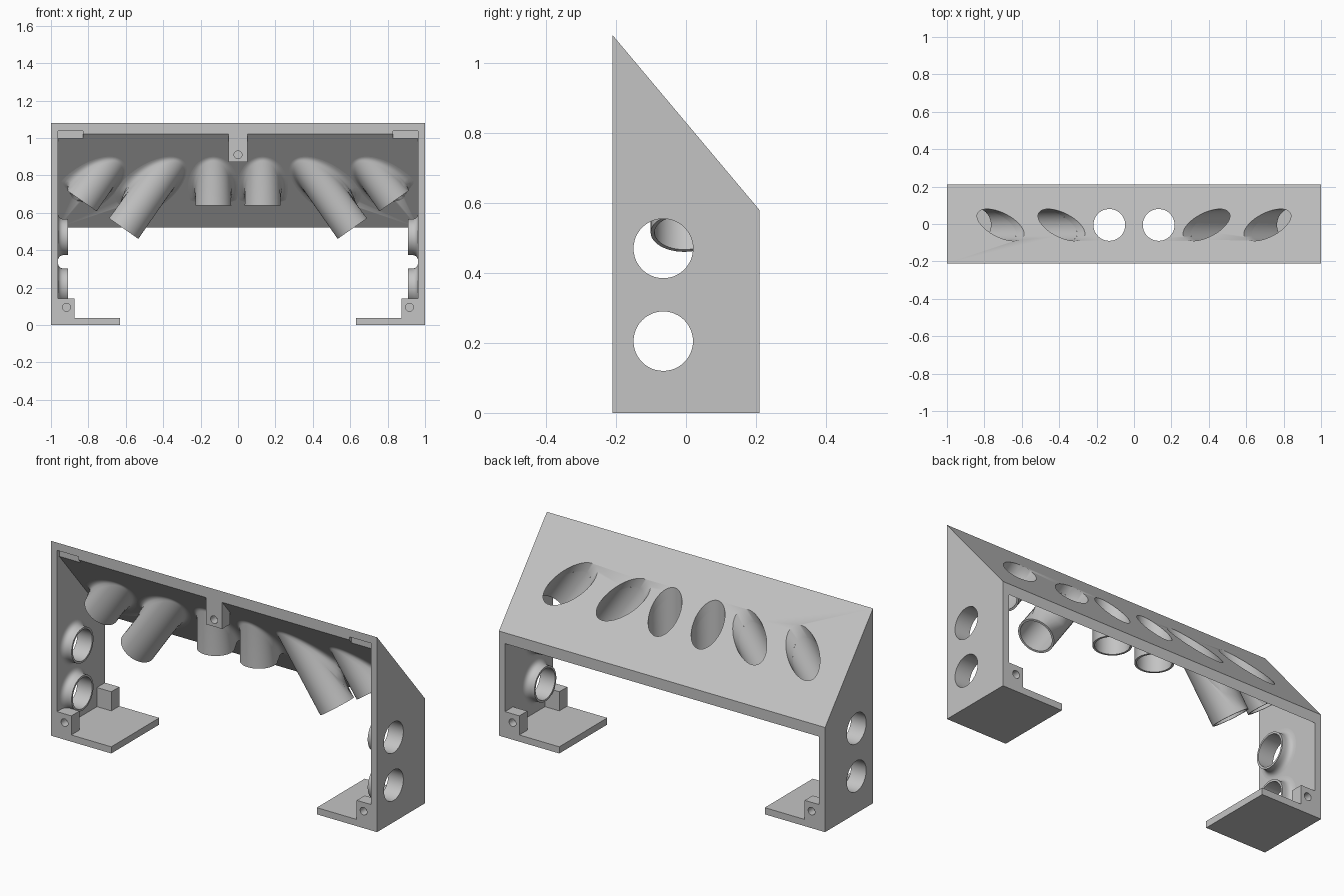
import bpy, bmesh, math
from mathutils import Vector, Matrix

if "Cube" in bpy.data.objects:
    bpy.data.objects.remove(bpy.data.objects["Cube"])

grey = bpy.data.materials.new("light_grey")
grey.use_nodes = True
grey.diffuse_color = (0.55, 0.55, 0.55, 1)
grey.node_tree.nodes["Principled BSDF"].inputs["Base Color"].default_value = (0.55, 0.55, 0.55, 1)

BORE, OUTER, FILLET, SEG = 0.085, 0.096, 0.036, 48
HALF_Y, FRONT_Z, BACK_Z, WALL, ROOF = 0.21, 1.08, 0.58, 0.037, 0.06
SLOPE = (FRONT_Z - BACK_Z) / (2 * HALF_Y)


def finish(name, bm):
    bmesh.ops.recalc_face_normals(bm, faces=bm.faces)
    mesh = bpy.data.meshes.new(name)
    bm.to_mesh(mesh)
    bm.free()
    mesh.materials.append(grey)
    obj = bpy.data.objects.new(name, mesh)
    bpy.context.collection.objects.link(obj)
    return obj


def prism(name, profile, x0, x1):
    """Extrude a (y, z) profile along x."""
    bm = bmesh.new()
    face = bm.faces.new([bm.verts.new((x0, y, z)) for y, z in profile])
    new = bmesh.ops.extrude_face_region(bm, geom=[face])["geom"]
    bmesh.ops.translate(bm, vec=(x1 - x0, 0, 0),
                        verts=[v for v in new if isinstance(v, bmesh.types.BMVert)])
    return finish(name, bm)


def box(name, x, y, z):
    return prism(name, [(y[0], z[0]), (y[1], z[0]), (y[1], z[1]), (y[0], z[1])], min(x), max(x))


def rod(name, centre, axis, radius, length):
    bm = bmesh.new()
    turn = Vector(axis).to_track_quat('Z', 'Y').to_matrix().to_4x4()
    bmesh.ops.create_cone(bm, cap_ends=True, segments=SEG, radius1=radius, radius2=radius,
                          depth=length, matrix=Matrix.Translation(centre) @ turn)
    return finish(name, bm)


def cut(obj, cutters):
    bpy.context.view_layer.objects.active = obj
    for cutter in cutters:
        mod = obj.modifiers.new("cut", 'BOOLEAN')
        mod.operation, mod.solver, mod.object = 'DIFFERENCE', 'EXACT', cutter
        bpy.ops.object.modifier_apply(modifier=mod.name)
        bpy.data.objects.remove(cutter)


def spout(name, centre, axis, length, point, normal):
    """Hollow tube leaving a panel, blended into it with a fillet."""
    centre, d, point, n = Vector(centre), Vector(axis).normalized(), Vector(point), Vector(normal).normalized()
    side = d.orthogonal().normalized()
    other = d.cross(side)
    bm = bmesh.new()
    columns = []
    for i in range(SEG):
        a = 2 * math.pi * i / SEG
        m = side * math.cos(a) + other * math.sin(a)

        def start(r):
            return (point - centre - m * r).dot(n) / d.dot(n)
        s_in, s_out = start(BORE), start(OUTER)
        hit = centre + m * OUTER + d * s_out
        u = (m - n * m.dot(n)).normalized()
        v = (n - m * n.dot(m)).normalized()
        room = max(length - s_out, 0) * 0.95
        reach = min(FILLET / math.tan(u.angle(v) / 2), 0.09, room / max(v.dot(d), 0.1))
        col = [centre + m * BORE + d * s_in,
               centre + m * BORE + d * max(length, s_in),
               centre + m * OUTER + d * max(length, s_out)]
        for k in range(7):
            t = k / 6
            p = hit + v * reach * (1 - t) ** 2 + u * reach * t ** 2
            off = p - centre
            radial = off - d * off.dot(d)
            if radial.length < OUTER or k == 0:
                p += radial.normalized() * (OUTER - radial.length)
            col.append(p)
        columns.append([bm.verts.new(p) for p in col])
    for i, a in enumerate(columns):
        b = columns[(i + 1) % SEG]
        for k in range(len(a) - 1):
            bm.faces.new((a[k], b[k], b[k + 1], a[k + 1]))
    return finish(name, bm)


# Housing: solid side profile, hollowed out and opened along the floor
housing = prism("housing", [(-HALF_Y, 0), (HALF_Y, 0), (HALF_Y, BACK_Z), (-HALF_Y, FRONT_Z)], -1, 1)
far = HALF_Y + 0.1
under = [FRONT_Z - ROOF + 0.1 * SLOPE, BACK_Z - ROOF - 0.1 * SLOPE]
cutters = [prism("cavity", [(-far, WALL), (far, WALL), (far, under[1]), (-far, under[0])],
                 -1 + WALL, 1 - WALL),
           box("floor_gap", (-0.63, 0.63), (-far, far), (-0.1, 0.2))]

roof_z = (FRONT_Z + BACK_Z) / 2
roof_point, roof_normal = (0, 0, roof_z - ROOF), (0, -SLOPE, -1)
lean = math.radians(35)

for s, label in ((-1, "right"), (1, "left")):
    # Roof spouts: inner one upright, the other two leaning outwards
    for part, x, tilt, length in (("inner", 0.132, 0, 0.195), ("middle", 0.388, lean, 0.39),
                                  ("outer", 0.714, lean, 0.21)):
        axis = Vector((s * math.sin(tilt), 0, -math.cos(tilt)))
        centre = Vector((s * x, -0.005, roof_z + 0.005))
        cutters.append(rod("bore", centre, axis, BORE, 0.56))
        spout(f"{part}_spout_{label}", centre, axis, length, roof_point, roof_normal)
    # Side ports
    for part, z in (("lower", 0.205), ("upper", 0.47)):
        centre = (s, -0.065, z)
        cutters.append(rod("bore", centre, (1, 0, 0), BORE, 0.2))
        spout(f"{part}_port_{label}", centre, (-s, 0, 0), 0.092, (s * (1 - WALL), 0, 0), (-s, 0, 0))
    # Shallow notch in the top front corner
    cutters.append(box("notch", (s * 0.83, s * (1 - WALL - 0.0005)), (-0.3, -0.19), (0.9, 1.037)))
    # Screw blocks in the bottom corners
    for f, end in ((-1, "front"), (1, "back")):
        block = box(f"{end}_screw_block_{label}", (s * 0.875, s * 0.97),
                    sorted((f * HALF_Y, f * 0.14)), (0.03, 0.143))
        cut(block, [rod("hole", (s * 0.917, f * HALF_Y, 0.094), (0, 1, 0), 0.021, 0.09)])

cut(housing, cutters)

# Screw tab under the middle of the front edge
tab = prism("top_screw_tab", [(-HALF_Y, 0.872), (-0.14, 0.872), (-0.14, 0.96), (-HALF_Y, 1.03)], -0.05, 0.05)
cut(tab, [rod("hole", (0, -HALF_Y, 0.91), (0, 1, 0), 0.021, 0.09)])

# Smooth round surfaces, keep the panel edges crisp
bpy.ops.object.select_all(action='DESELECT')
for obj in bpy.context.collection.objects:
    if obj.type == 'MESH':
        obj.select_set(True)
bpy.context.view_layer.objects.active = housing
bpy.ops.object.shade_smooth_by_angle(angle=math.radians(35))
